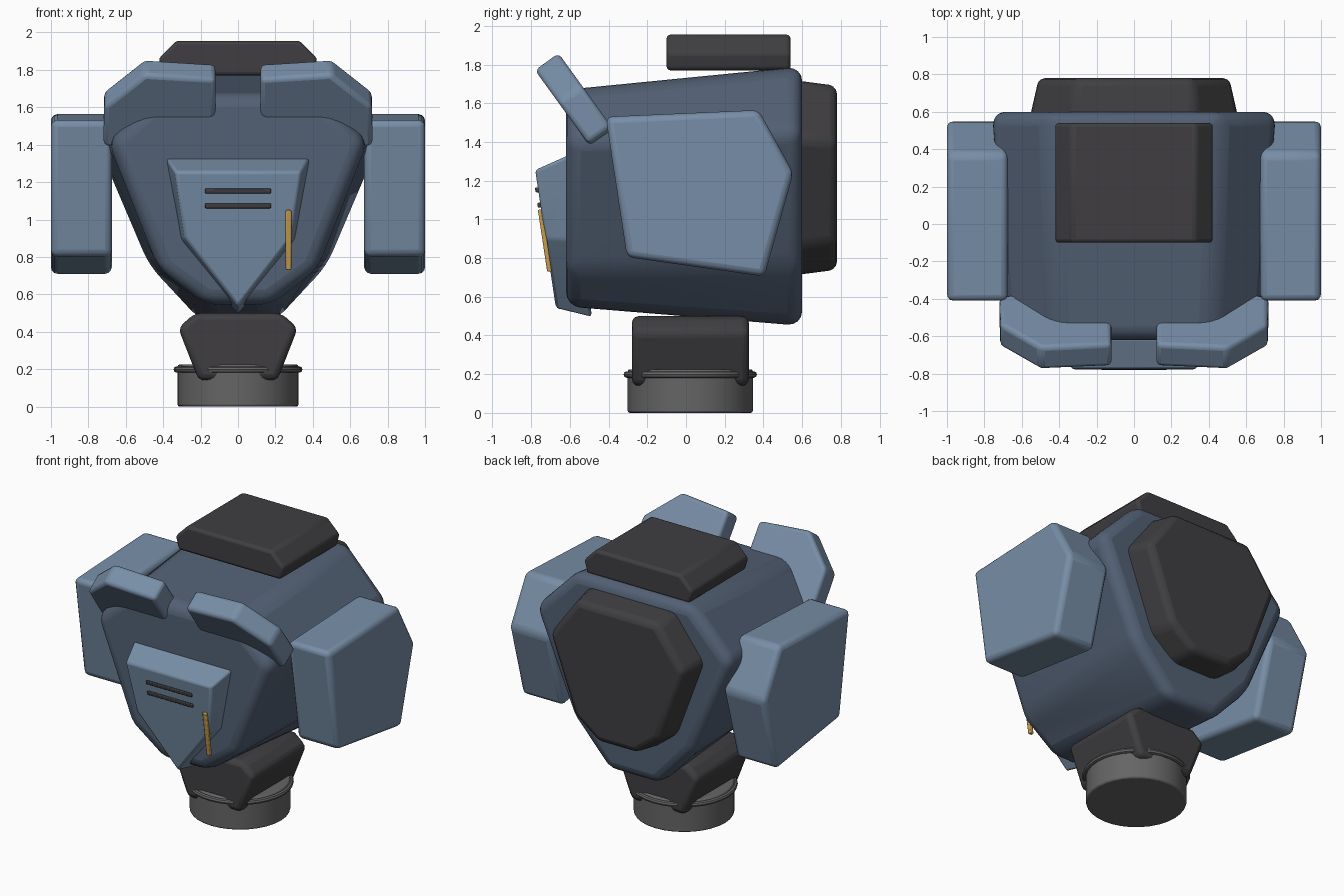
import bpy, bmesh, math
from mathutils import Vector

cube = bpy.data.objects.get("Cube")
if cube:
    bpy.data.objects.remove(cube, do_unlink=True)


def material(name, rgb):
    m = bpy.data.materials.new(name)
    m.use_nodes = True
    m.diffuse_color = (*rgb, 1)
    m.node_tree.nodes["Principled BSDF"].inputs["Base Color"].default_value = (*rgb, 1)
    return m


deep_blue = material("deep blue", (0.085, 0.118, 0.175))
light_blue = material("light blue", (0.185, 0.27, 0.385))
charcoal = material("charcoal", (0.05, 0.048, 0.052))
grey = material("grey metal", (0.13, 0.13, 0.13))
gold = material("gold", (0.58, 0.34, 0.075))


def finish(obj, mat, bevel=0.0, segments=3):
    obj.data.materials.append(mat)
    if bevel:
        mod = obj.modifiers.new("Soft edges", 'BEVEL')
        mod.width, mod.segments = bevel, segments
        mod.limit_method, mod.angle_limit = 'ANGLE', math.radians(20)
    bpy.ops.object.select_all(action='DESELECT')
    obj.select_set(True)
    bpy.context.view_layer.objects.active = obj
    bpy.ops.object.shade_smooth_by_angle(angle=math.radians(30))
    return obj


def loft(name, rings, mat, bevel=0.0, segments=3):
    """Skin a closed solid through rings of equal point count."""
    bm = bmesh.new()
    loops = [[bm.verts.new(p) for p in ring] for ring in rings]
    n = len(loops[0])
    for a, b in zip(loops, loops[1:]):
        for i in range(n):
            j = (i + 1) % n
            bm.faces.new((a[i], a[j], b[j], b[i]))
    bm.faces.new(loops[0])
    bm.faces.new(loops[-1])
    bmesh.ops.recalc_face_normals(bm, faces=bm.faces)
    me = bpy.data.meshes.new(name)
    bm.to_mesh(me)
    bm.free()
    obj = bpy.data.objects.new(name, me)
    bpy.context.collection.objects.link(obj)
    return finish(obj, mat, bevel, segments)


def mirrored(half, y):
    """Ring in x and z from its +x half; y is a number or a function of z."""
    full = half + [(-x, z) for x, z in reversed(half) if x > 0]
    return [(x, y(z) if callable(y) else y, z) for x, z in full]


# Torso: tapered eight-sided block, larger at the back
torso_front = [(0.42, 1.67), (0.69, 1.42), (0.42, 0.73), (0.17, 0.55)]
torso_back = [(0.46, 1.79), (0.78, 1.46), (0.48, 0.76), (0.20, 0.45)]
loft("torso", [mirrored(torso_front, -0.62), mirrored(torso_back, 0.6)],
     deep_blue, 0.075, 4)

# Back pack
pack_inner = [(0.34, 1.72), (0.57, 1.42), (0.36, 0.86), (0.17, 0.71)]
pack_outer = [(0.31, 1.69), (0.52, 1.40), (0.33, 0.88), (0.15, 0.74)]
loft("back_pack", [mirrored(pack_inner, 0.55), mirrored(pack_outer, 0.78)],
     charcoal, 0.04)

# Head block
head = [(0.33, 1.955), (0.425, 1.86), (0.40, 1.77)]
loft("head_block", [mirrored(head, -0.1), mirrored(head, 0.54)], charcoal, 0.02)

# Waist block
waist = [(0.23, 0.5), (0.32, 0.42), (0.21, 0.14)]
loft("waist_block", [mirrored(waist, -0.28), mirrored(waist, 0.325)], charcoal, 0.035)

# Round base with its rim ring
bpy.ops.mesh.primitive_cylinder_add(vertices=32, radius=0.323, depth=0.225,
                                    location=(0, 0.022, 0.1125))
base = bpy.context.object
base.name = "round_base"
finish(base, grey, 0.01, 2)
bpy.ops.mesh.primitive_torus_add(major_radius=0.328, minor_radius=0.017, major_segments=32,
                                 minor_segments=8, location=(0, 0.022, 0.198))
ring = bpy.context.object
ring.name = "base_ring"
finish(ring, grey)

# Shoulder pads and tilted collar slabs, one per side
pad = [(-0.415, 1.53), (0.375, 1.565), (0.555, 1.24), (0.405, 0.705), (-0.305, 0.805)]
collar = [(0.12, 0.03), (0.5, 0.0), (0.715, 0.21), (0.72, 0.47),
          (0.62, 0.5), (0.2, 0.42), (0.12, 0.27)]
origin = Vector((0, -0.66, 1.86))
down = Vector((0, 0.585, -0.81))
outward = Vector((0, -0.81, -0.585)) * 0.15
for side, s in (("left", 1), ("right", -1)):
    loft(side + "_shoulder_pad",
         [[(s * x, y, z) for y, z in pad] for x in (0.675, 1.0)], light_blue, 0.035)
    slab = [origin + Vector((s * x, 0, 0)) + down * t for x, t in collar]
    loft(side + "_collar", [slab, [p + outward for p in slab]], light_blue, 0.025)


# Chest plate with a sloping front
def plate_y(z):
    return -0.78 + (1.26 - z) * 0.15


plate_root = [(0.385, 1.33), (0.315, 0.89), (0, 0.49)]
plate_face = [(0.335, 1.255), (0.285, 0.90), (0, 0.535)]
loft("chest_plate",
     [mirrored(plate_root, lambda z: plate_y(z) + 0.18), mirrored(plate_face, plate_y)],
     light_blue, 0.015, 2)


# Chest details lying on the sloping front
def bar(name, x, z, width, height, depth, mat):
    bpy.ops.mesh.primitive_cube_add(size=1, location=(x, plate_y(z) - 0.005, z))
    obj = bpy.context.object
    obj.name = name
    for v in obj.data.vertices:
        v.co *= Vector((width, depth, height))
        v.co.y -= v.co.z * 0.15
    finish(obj, mat, 0.006, 2)


for label, z in (("upper", 1.152), ("lower", 1.073)):
    bar(label + "_chest_vent", 0, z, 0.355, 0.026, 0.02, charcoal)
bar("gold_rod", 0.27, 0.89, 0.03, 0.32, 0.024, gold)
